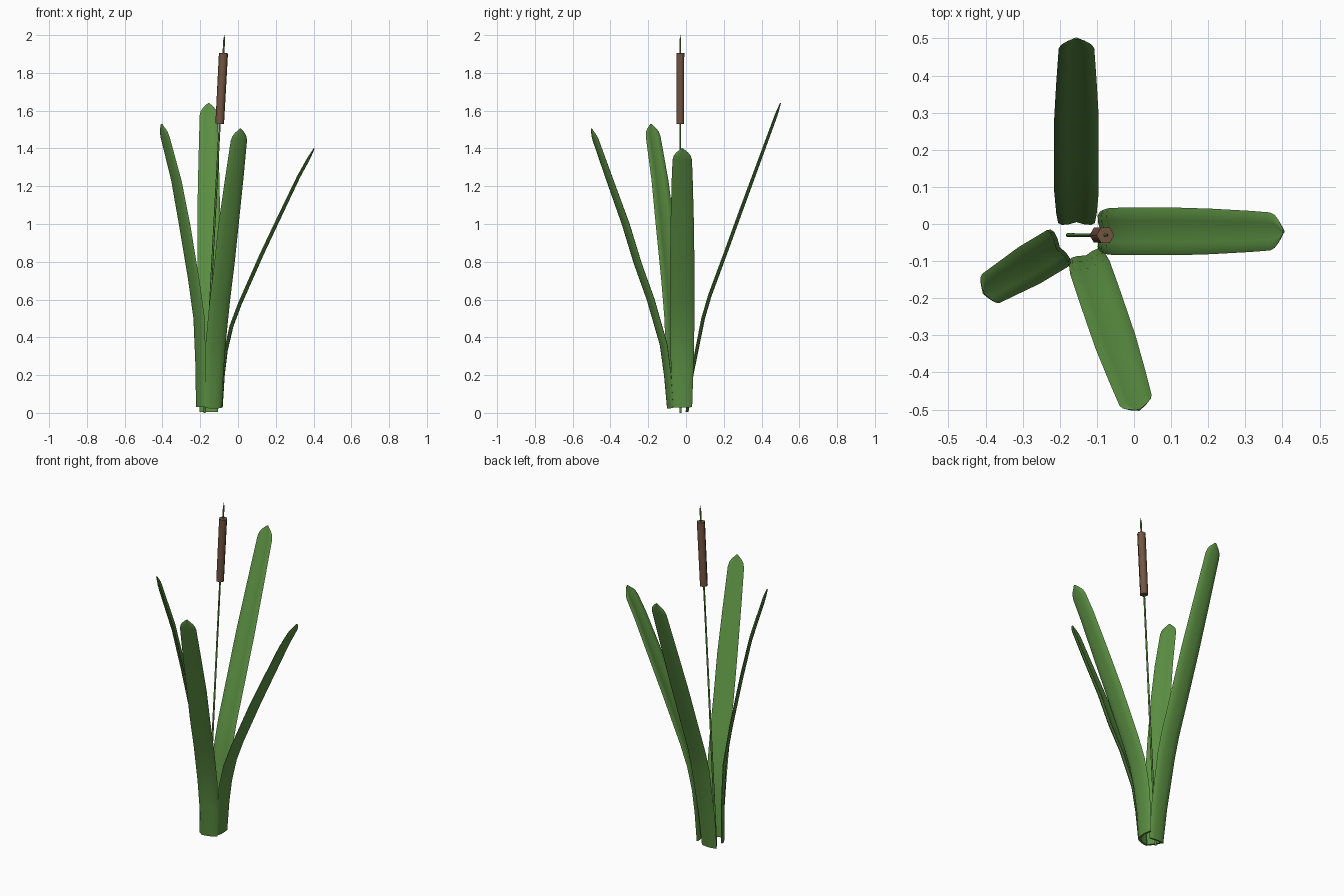
import bpy, bmesh, math
from mathutils import Vector

if "Cube" in bpy.data.objects:
    bpy.data.objects.remove(bpy.data.objects["Cube"])


def material(name, rgb):
    m = bpy.data.materials.new(name)
    m.diffuse_color = (*rgb, 1)
    m.use_nodes = True
    m.node_tree.nodes["Principled BSDF"].inputs["Base Color"].default_value = m.diffuse_color
    return m


GREEN = material("leaf green", (0.105, 0.275, 0.055))
BROWN = material("seed head brown", (0.17, 0.09, 0.053))


def loft(name, rings, mat, angle):
    """Skin a list of equal-length closed rings and cap both ends."""
    bm = bmesh.new()
    vs = [[bm.verts.new(p) for p in ring] for ring in rings]
    n = len(vs[0])
    for a, b in zip(vs, vs[1:]):
        for i in range(n):
            bm.faces.new((a[i], a[(i + 1) % n], b[(i + 1) % n], b[i]))
    bm.faces.new(vs[0][::-1])
    bm.faces.new(vs[-1])
    bmesh.ops.recalc_face_normals(bm, faces=bm.faces)
    me = bpy.data.meshes.new(name)
    bm.to_mesh(me)
    bm.free()
    me.materials.append(mat)
    ob = bpy.data.objects.new(name, me)
    bpy.context.collection.objects.link(ob)
    bpy.ops.object.select_all(action='DESELECT')
    bpy.context.view_layer.objects.active = ob
    ob.select_set(True)
    bpy.ops.object.shade_smooth_by_angle(angle=math.radians(angle))
    return ob


# Leaf cross-section: (across, toward the inside), ridged inside, rounded outside
SECTION = [(-1, .06), (-.8, .15), (-.45, .13), (0, .0), (.45, .13), (.8, .15), (1, .06),
           (.8, -.08), (.4, -.15), (0, -.17), (-.4, -.15), (-.8, -.08)]


def leaf(name, base, degrees, half_width, path):
    """path: (outward distance, height) along the blade."""
    out = Vector((math.cos(math.radians(degrees)), math.sin(math.radians(degrees)), 0))
    side = Vector((-out.y, out.x, 0))
    pts = [Vector((base[0], base[1], 0)) + out * r + Vector((0, 0, z)) for r, z in path]
    z0, z1 = path[0][1], path[-1][1]
    stations = []
    for p in pts[:-1]:
        t = (p.z - z0) / (z1 - z0)
        w = 0.82 + 0.18 * min(1, t / 0.25) if t < 0.65 else 1 - 0.2 * (t - 0.65) / 0.35
        stations.append((p, w))
    # blunt shoulder and small pointed tip
    a, b = pts[-2], pts[-1]
    length = (b - a).length
    for back, w in ((0.07, .8), (0.045, .7), (0.025, .48), (0, .06)):
        stations.append((b.lerp(a, back / length), w))
    rings = []
    for i, (p, w) in enumerate(stations):
        tan = (stations[min(i + 1, len(stations) - 1)][0] - stations[max(i - 1, 0)][0]).normalized()
        inward = side.cross(tan).normalized()
        if inward.dot(out) > 0:
            inward = -inward
        rings.append([p + side * u * half_width * w + inward * v * half_width * max(w, .3)
                      for u, v in SECTION])
    return loft(name, rings, GREEN, 50)


leaf("back_leaf", (-.155, .005), 90, .06,
     [(0, .005), (.025, .2), (.085, .5), (.12, .62), (.205, .85), (.285, 1.07), (.37, 1.3), (.495, 1.64)])
leaf("right_leaf", (-.09, -.02), 0, .064,
     [(0, .03), (.01, .2), (.025, .33), (.055, .46), (.1, .58), (.215, .84), (.3, 1.02), (.41, 1.25), (.493, 1.4)])
leaf("front_leaf", (-.13, -.085), -71, .057,
     [(0, .025), (.015, .2), (.037, .36), (.11, .6), (.182, .79), (.25, 1.0), (.345, 1.25), (.44, 1.505)])
leaf("left_leaf", (-.2, -.062), 211, .057,
     [(0, .03), (0, .25), (.01, .5), (.042, .7), (.1, 1.0), (.15, 1.23), (.24, 1.53)])


# Straight leaning stem, and the seed head around it
def stalk(name, stops, sides, mat, angle):
    """stops: (height, radius) along the leaning axis."""
    axis = lambda z: Vector((-.178 + .053 * z, -.03, z))
    n = Vector((.053, 0, 1)).normalized()
    ux, uy = Vector((n.z, 0, -n.x)), Vector((0, 1, 0))
    rings = [[axis(z) + (ux * math.cos(2 * math.pi * k / sides)
                         + uy * math.sin(2 * math.pi * k / sides)) * r
              for k in range(sides)] for z, r in stops]
    return loft(name, rings, mat, angle)


stalk("stem", [(0, .006), (1.0, .0055), (1.9, .005), (1.97, .005), (2.0, .001)], 6, GREEN, 65)
stalk("seed_head", [(1.53, .023), (1.905, .024)], 6, BROWN, 65)
